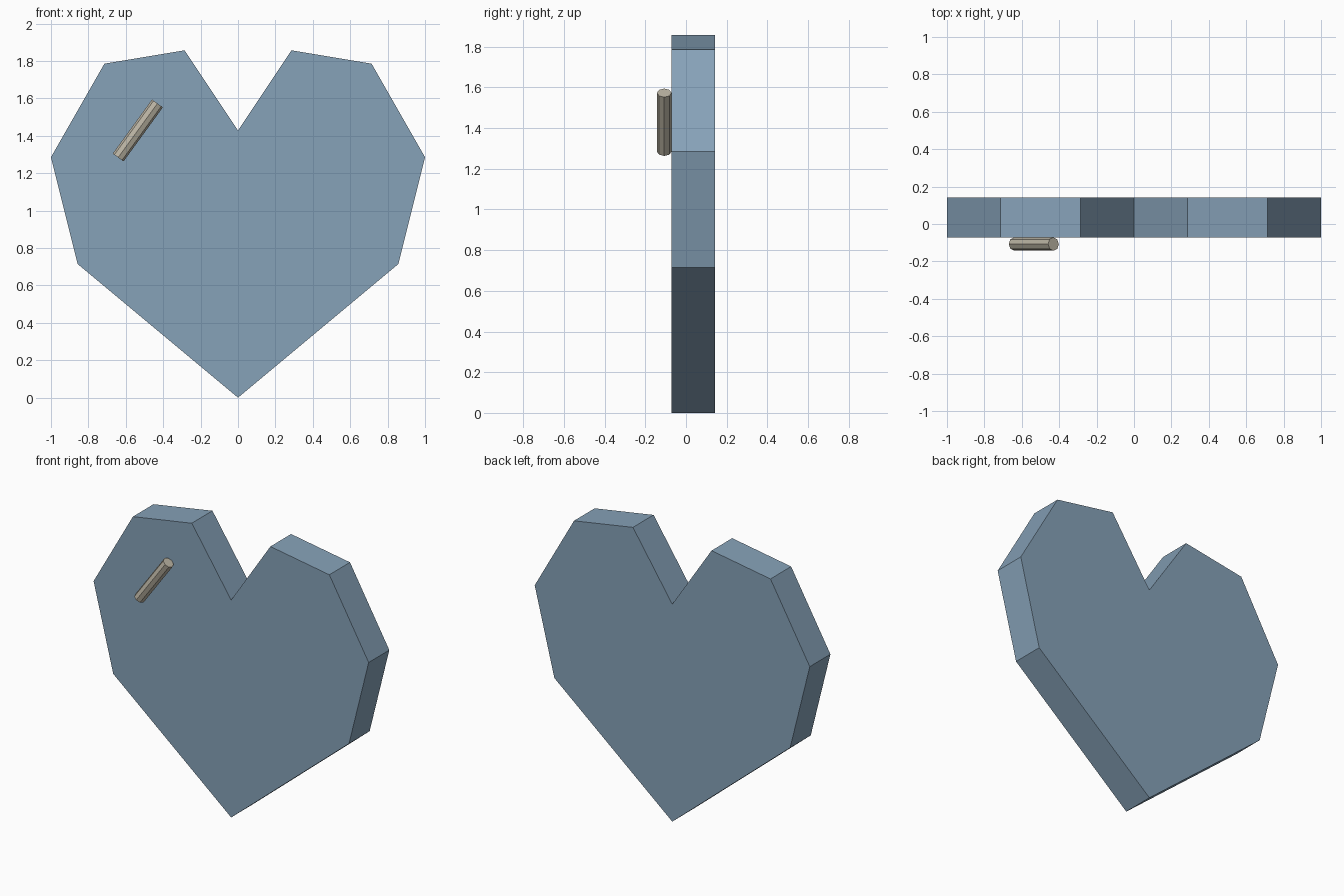
import bpy, bmesh, math

if "Cube" in bpy.data.objects:
    bpy.data.objects.remove(bpy.data.objects["Cube"])

def material(name, color):
    m = bpy.data.materials.new(name)
    m.diffuse_color = color
    m.use_nodes = True
    m.node_tree.nodes["Principled BSDF"].inputs["Base Color"].default_value = m.diffuse_color
    return m

# heart plate: half outline mirrored, then extruded front to back
U = 1 / 7
half = [(6, 5), (9 * 7 / 9, 9), (5, 12.5), (2, 13)]
outline = [(0, 0)] + half + [(0, 10)] + [(-x, z) for x, z in reversed(half)]
bm = bmesh.new()
face = bm.faces.new([bm.verts.new((x * U, -0.5 * U, z * U)) for x, z in outline])
ext = bmesh.ops.extrude_face_region(bm, geom=[face])
bmesh.ops.translate(bm, vec=(0, 1.5 * U, 0),
                    verts=[v for v in ext["geom"] if isinstance(v, bmesh.types.BMVert)])
bmesh.ops.recalc_face_normals(bm, faces=bm.faces)
mesh = bpy.data.meshes.new("heart_plate")
bm.to_mesh(mesh)
bm.free()
bpy.context.collection.objects.link(bpy.data.objects.new("heart_plate", mesh))

# slanted rod on the front face
bpy.ops.mesh.primitive_cylinder_add(vertices=8, radius=0.25 * U, depth=2.5 * U,
                                    location=(-3.75 * U, -0.75 * U, 10 * U),
                                    rotation=(0, math.radians(36), 0))
rod = bpy.context.object
rod.name = "front_rod"

mesh.materials.append(material("blue", (0.24, 0.36, 0.48, 1)))
rod.data.materials.append(material("tan", (0.50, 0.46, 0.37, 1)))
